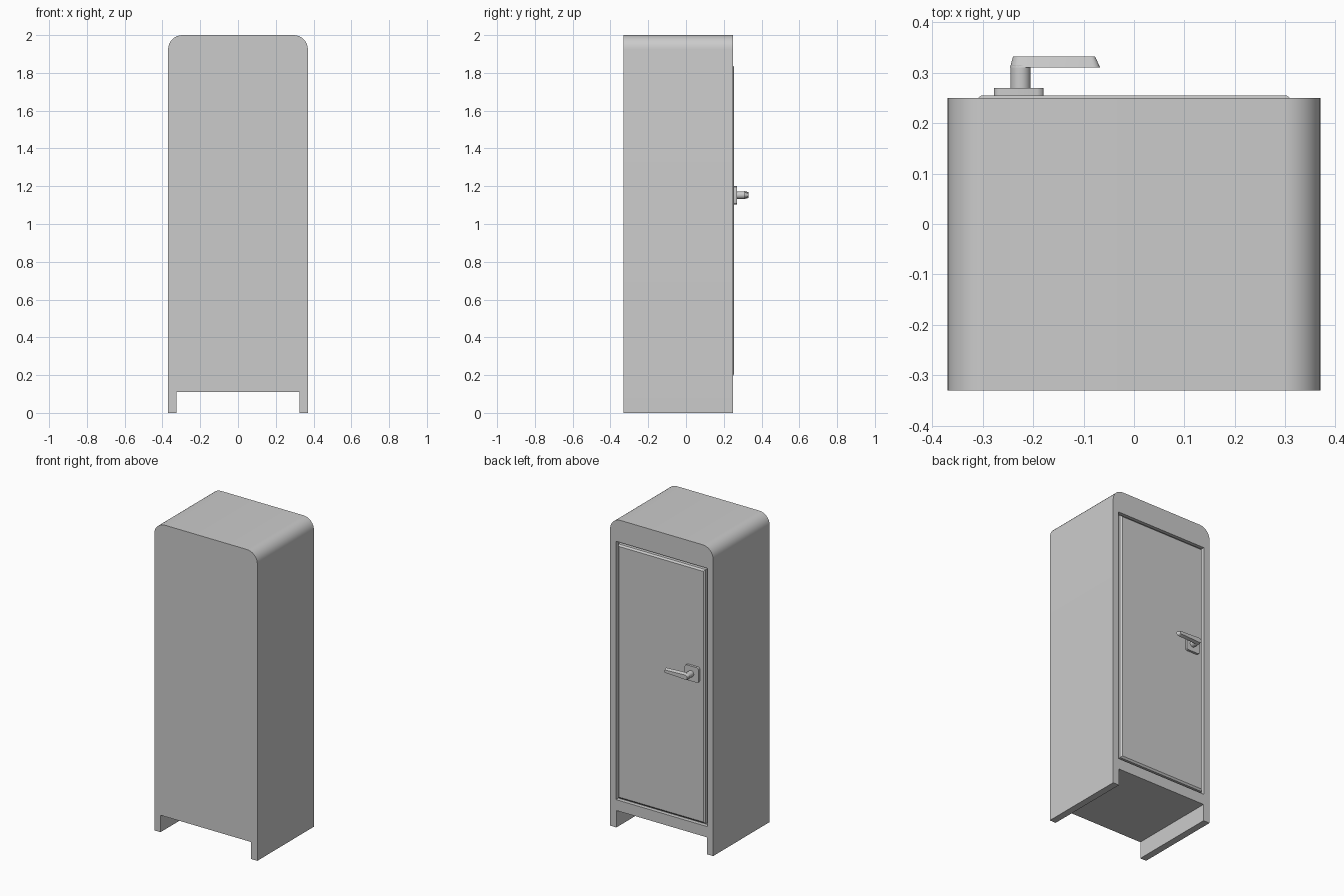
import bpy, bmesh, math

cube = bpy.data.objects.get("Cube")
if cube:
    bpy.data.objects.remove(cube, do_unlink=True)

grey = bpy.data.materials.new("plain grey")
grey.use_nodes = True
colour = (0.6, 0.6, 0.6, 1)
grey.diffuse_color = colour
grey.node_tree.nodes["Principled BSDF"].inputs["Base Color"].default_value = colour


def arc(cx, cz, r, start, end, steps):
    """Points (x, z) along an arc, angles in degrees."""
    angles = [math.radians(start + (end - start) * i / steps) for i in range(steps + 1)]
    return [(cx + r * math.cos(a), cz + r * math.sin(a)) for a in angles]


def rounded_rect(x0, x1, z0, z1, r, steps=3):
    corners = [(x1 - r, z1 - r), (x0 + r, z1 - r), (x0 + r, z0 + r), (x1 - r, z0 + r)]
    return [p for i, (cx, cz) in enumerate(corners)
            for p in arc(cx, cz, r, 90 * i, 90 * i + 90, steps)]


def rect(x0, x1, z0, z1):
    return [(x0, z0), (x1, z0), (x1, z1), (x0, z1)]


def loft(name, *sections):
    """Closed solid through (y, outline) sections stacked along y."""
    bm = bmesh.new()
    rings = [[bm.verts.new((x, y, z)) for x, z in outline] for y, outline in sections]
    for a, b in zip(rings, rings[1:]):
        for i in range(len(a)):
            j = (i + 1) % len(a)
            bm.faces.new((a[i], a[j], b[j], b[i]))
    bm.faces.new(rings[0])
    bm.faces.new(rings[-1])
    bmesh.ops.recalc_face_normals(bm, faces=bm.faces)
    mesh = bpy.data.meshes.new(name)
    bm.to_mesh(mesh)
    bm.free()
    mesh.materials.append(grey)
    obj = bpy.data.objects.new(name, mesh)
    bpy.context.collection.objects.link(obj)
    return obj


def select(obj):
    bpy.ops.object.select_all(action="DESELECT")
    obj.select_set(True)
    bpy.context.view_layer.objects.active = obj


# Cabinet shell: rounded top, side runners as feet
W, FOOT, R = 0.37, 0.325, 0.075
outline = ([(-FOOT, 0), (-FOOT, 0.11), (FOOT, 0.11), (FOOT, 0), (W, 0)]
           + arc(W - R, 2 - R, R, 0, 90, 8)
           + arc(R - W, 2 - R, R, 90, 180, 8) + [(-W, 0)])
body = loft("cabinet_body", (-0.33, outline), (0.25, outline))

# Shallow recess that leaves a gap around the door
opening = rect(-0.328, 0.328, 0.18, 1.856)
cutter = loft("door_recess_cutter", (0.225, opening), (0.3, opening))
cutter.hide_render = True
cut = body.modifiers.new("recess", "BOOLEAN")
cut.object = cutter
cut.solver = "EXACT"
select(body)
bpy.ops.object.modifier_apply(modifier=cut.name)
bpy.data.objects.remove(cutter, do_unlink=True)

# Door with chamfered front edge
edge = rect(-0.314, 0.314, 0.194, 1.842)
face = rect(-0.303, 0.303, 0.205, 1.831)
door = loft("door", (0.225, edge), (0.246, edge), (0.255, face))

# Handle: plate, spindle and tapered lever
HX, HZ = -0.225, 1.153
plate_shape = rounded_rect(-0.278, -0.18, HZ - 0.049, HZ + 0.049, 0.012)
plate = loft("handle_plate", (0.25, plate_shape), (0.27, plate_shape))
circle = arc(HX, HZ, 0.02, 0, 360, 24)[:-1]
spindle = loft("handle_spindle", (0.265, circle), (0.315, circle))


def lever_outline(x0, x1, half_root, half_tip):
    return (arc(x0 + half_root, HZ, half_root, 90, 270, 8)
            + arc(x1 - half_tip, HZ, half_tip, -90, 90, 8))


lever = loft("handle_lever",
             (0.31, lever_outline(-0.246, -0.067, 0.021, 0.015)),
             (0.332, lever_outline(-0.24, -0.077, 0.015, 0.009)))

for part in (body, door, plate, spindle, lever):
    select(part)
    bpy.ops.object.shade_smooth_by_angle(angle=math.radians(30))
